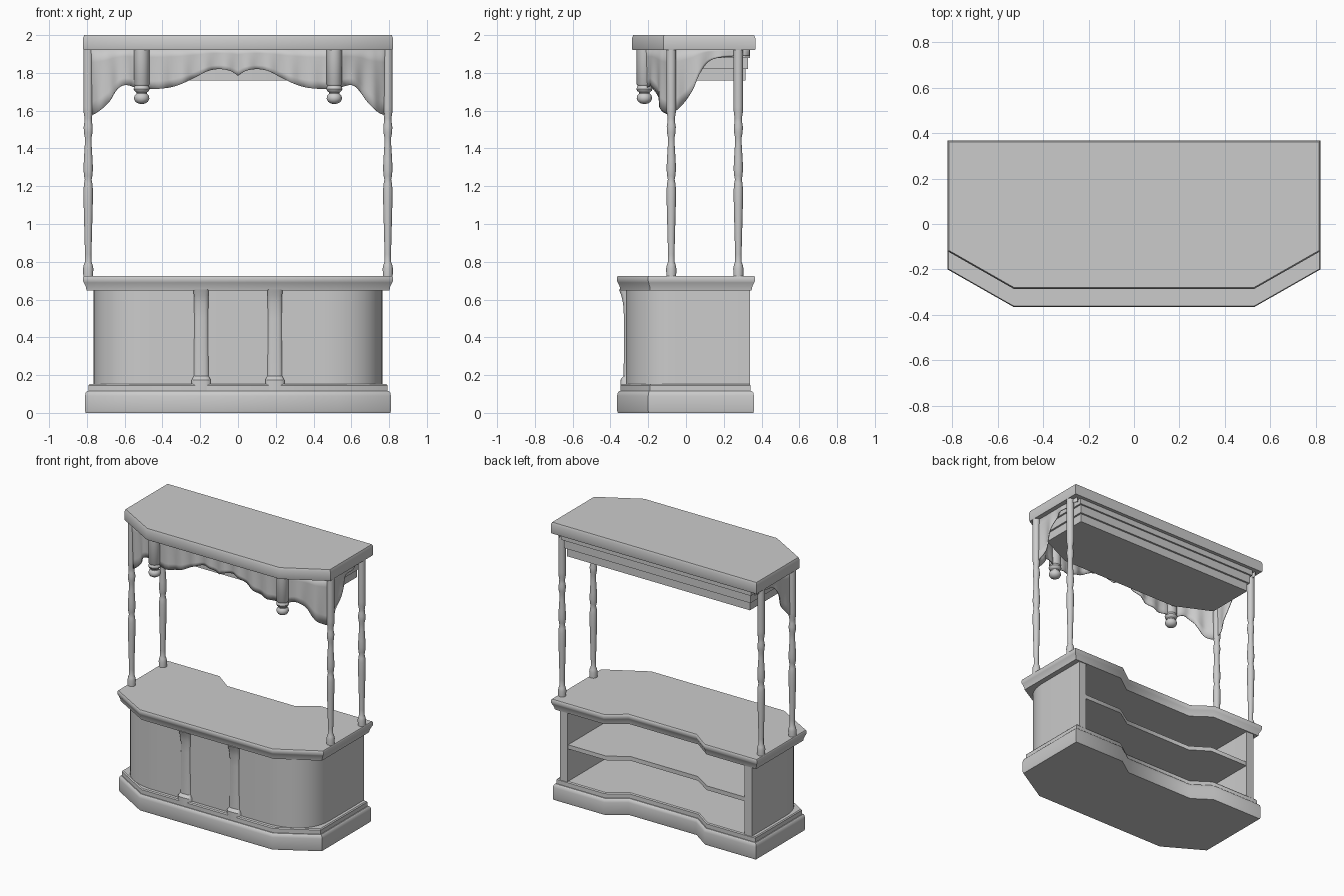
import bpy, bmesh, math
from mathutils import Vector

if "Cube" in bpy.data.objects:
    bpy.data.objects.remove(bpy.data.objects["Cube"])

grey = bpy.data.materials.new("plain_grey")
grey.diffuse_color = (0.6, 0.6, 0.6, 1)
grey.use_nodes = True
grey.node_tree.nodes["Principled BSDF"].inputs["Base Color"].default_value = grey.diffuse_color


def finish(name, bm, angle=40):
    bmesh.ops.recalc_face_normals(bm, faces=bm.faces)
    me = bpy.data.meshes.new(name)
    bm.to_mesh(me)
    bm.free()
    me.materials.append(grey)
    ob = bpy.data.objects.new(name, me)
    bpy.context.collection.objects.link(ob)
    bpy.ops.object.select_all(action='DESELECT')
    ob.select_set(True)
    bpy.context.view_layer.objects.active = ob
    bpy.ops.object.shade_smooth_by_angle(angle=math.radians(angle))
    return ob


def loft(name, rings, angle=40):
    """Join closed rings of 3D points and cap both ends."""
    bm = bmesh.new()
    vs = [[bm.verts.new(p) for p in r] for r in rings]
    n = len(vs[0])
    for a, b in zip(vs, vs[1:]):
        for i in range(n):
            j = (i + 1) % n
            bm.faces.new((a[i], a[j], b[j], b[i]))
    bm.faces.new(vs[0][::-1])
    bm.faces.new(vs[-1])
    return finish(name, bm, angle)


def inset(pts, d, closed=True):
    """Mitred offset to the left of a counter-clockwise outline."""
    out, n = [], len(pts)
    for i, p in enumerate(pts):
        p = Vector(p)
        a = Vector(pts[i - 1]) if closed or i else None
        b = Vector(pts[(i + 1) % n]) if closed or i < n - 1 else None
        d1 = (p - a).normalized() if a else (b - p).normalized()
        d2 = (b - p).normalized() if b else d1
        n1, n2 = Vector((-d1.y, d1.x)), Vector((-d2.y, d2.x))
        m = (n1 + n2) / (1 + n1.dot(n2))
        out.append(tuple(p + m * d))
    return out


def slab(name, outline, levels):
    """Stack of inset outlines: levels are (z, inset)."""
    return loft(name, [[(x, y, z) for x, y in inset(outline, d)] for z, d in levels])


def lathe(name, x, y, profile, seg=20):
    return loft(name, [[(x + r * math.cos(2 * math.pi * i / seg),
                         y + r * math.sin(2 * math.pi * i / seg), z)
                        for i in range(seg)] for z, r in profile])


def mirrored(half):
    """Left half of an outline from its right half (front centre to back)."""
    return [(-x, y) for x, y in half[::-1]] + half


# Outlines, counter-clockwise; the counter has a recess in its back edge
counter = mirrored([(0.53, -0.365), (0.82, -0.2), (0.82, 0.365), (0.40, 0.365), (0.27, 0.27)])
base = mirrored([(0.53, -0.365), (0.81, -0.2), (0.81, 0.36), (0.40, 0.36), (0.27, 0.27)])
shelf = mirrored([(0.48, -0.28), (0.71, -0.16), (0.71, 0.335), (0.40, 0.335), (0.27, 0.25)])
roof = mirrored([(0.53, -0.285), (0.82, -0.12), (0.82, 0.367)])

# Counter: plinth, plinth trim, shelf and worktop
slab("plinth", base, [(0, 0.004), (0.012, 0), (0.09, 0), (0.107, 0.004), (0.115, 0.012)])
slab("plinth_trim", base, [(0.11, 0.018), (0.145, 0.018), (0.152, 0.024)])
slab("middle_shelf", shelf, [(0.385, 0), (0.415, 0)])
slab("worktop", counter, [(0.648, 0.018), (0.668, 0.014), (0.69, 0.004), (0.698, 0),
                          (0.718, 0), (0.725, 0.004)])

# Curved counter wall, open at the back
p0, p1, p2, p3 = [Vector(p) for p in ((0.45, -0.318), (0.62, -0.318), (0.765, -0.23), (0.765, -0.05))]
curve = []
for i in range(13):
    t = i / 12
    q = p0 * (1 - t) ** 3 + p1 * 3 * t * (1 - t) ** 2 + p2 * 3 * t * t * (1 - t) + p3 * t ** 3
    curve.append((q.x, q.y))
outer = mirrored(curve + [(0.765, 0.34)])
wall = outer + inset(outer, 0.06, closed=False)[::-1]
loft("counter_wall", [[(x, y, z) for x, y in wall] for z in (0.13, 0.67)])

# Pilasters on the counter front, flared at the top
for side, sx in (("left", -0.195), ("right", 0.195)):
    rings = []
    for z, w, f in ((0.118, 0.05, -0.348), (0.175, 0.05, -0.348), (0.195, 0.04, -0.33),
                    (0.5, 0.038, -0.328), (0.58, 0.038, -0.333), (0.62, 0.039, -0.342),
                    (0.652, 0.04, -0.355)):
        rings.append([(sx + w * a, f + b, z) for a, b in
                      ((-1, 0.08), (-1, 0.014), (-0.85, 0.005), (-0.5, 0),
                       (0.5, 0), (0.85, 0.005), (1, 0.014), (1, 0.08))])
    loft(side + "_pilaster", rings)

# Four turned posts
post = [(0.72, 0.026), (0.765, 0.027), (0.785, 0.023), (0.80, 0.017), (0.84, 0.017),
        (0.95, 0.02), (1.1, 0.024), (1.18, 0.025), (1.215, 0.022), (1.235, 0.018),
        (1.255, 0.022), (1.29, 0.025), (1.34, 0.023), (1.42, 0.018), (1.46, 0.018),
        (1.485, 0.023), (1.515, 0.024), (1.54, 0.02), (1.56, 0.019), (1.59, 0.024),
        (1.62, 0.025), (1.93, 0.025)]
for side, sx in (("left", -0.793), ("right", 0.793)):
    lathe("front_%s_post" % side, sx, -0.078, post)
    lathe("back_%s_post" % side, sx, 0.277, post)

# Hanging finials below the roof
finial = [(1.635, 0.004), (1.638, 0.018), (1.646, 0.032), (1.662, 0.041), (1.68, 0.038),
          (1.69, 0.028), (1.697, 0.028), (1.705, 0.039), (1.716, 0.043), (1.727, 0.038),
          (1.733, 0.036), (1.74, 0.041), (1.93, 0.041)]
for side, sx in (("left", -0.51), ("right", 0.51)):
    lathe(side + "_finial", sx, -0.22, finial)

# Roof slab and stepped ceiling beneath it
slab("roof", roof, [(1.92, 0.002), (1.925, 0), (1.985, 0), (2.0, 0.006)])
ceiling = mirrored([(0.48, -0.185), (0.755, -0.055), (0.755, 0.34), ])
slab("ceiling", ceiling, [(1.76, 0.025), (1.82, 0.025), (1.82, 0.012), (1.88, 0.012),
                          (1.88, 0), (1.925, 0)])

# Draped curtain: points along the right half as (x, y, lower edge z)
half = [(0, -.22, 1.785), (.04, -.22, 1.81), (.1, -.22, 1.82), (.16, -.22, 1.81),
        (.22, -.22, 1.78), (.28, -.22, 1.75), (.35, -.22, 1.725), (.44, -.22, 1.715),
        (.53, -.215, 1.72), (.60, -.18, 1.735), (.65, -.16, 1.70), (.69, -.14, 1.64),
        (.73, -.12, 1.60), (.78, -.09, 1.58), (.782, -.03, 1.62), (.782, .03, 1.70),
        (.782, .07, 1.79), (.782, .12, 1.86), (.782, .2, 1.885), (.782, .335, 1.89)]
keys = [Vector(p) for p in half]
path = []
for i in range(len(keys) - 1):
    a, b = keys[i], keys[i + 1]
    ta = (b - keys[i - 1]) / 2 if i else b - a
    tb = (keys[i + 2] - a) / 2 if i < len(keys) - 2 else b - a
    for k in range(4):
        t = k / 4
        path.append(a * (2 * t**3 - 3 * t**2 + 1) + ta * (t**3 - 2 * t**2 + t)
                    + b * (3 * t**2 - 2 * t**3) + tb * (t**3 - t**2))
path.append(keys[-1])
path = [Vector((-p.x, p.y, p.z)) for p in path[:0:-1]] + path
bm = bmesh.new()
columns, s = [], 0
for i, p in enumerate(path):
    d = path[min(i + 1, len(path) - 1)] - path[max(i - 1, 0)]
    nrm = Vector((d.y, -d.x)).normalized()
    s += (p.xy - path[i - 1].xy).length if i else 0
    col = []
    for k in range(6):
        f = k / 5
        off = 0.009 * f * math.sin(s * 55)
        col.append(bm.verts.new((p.x + nrm.x * off, p.y + nrm.y * off, 1.925 + (p.z - 1.925) * f)))
    columns.append(col)
for a, b in zip(columns, columns[1:]):
    for k in range(5):
        bm.faces.new((a[k], b[k], b[k + 1], a[k + 1]))
curtain = finish("curtain", bm, 60)
mod = curtain.modifiers.new("thickness", 'SOLIDIFY')
mod.thickness = 0.006
mod.offset = 0
